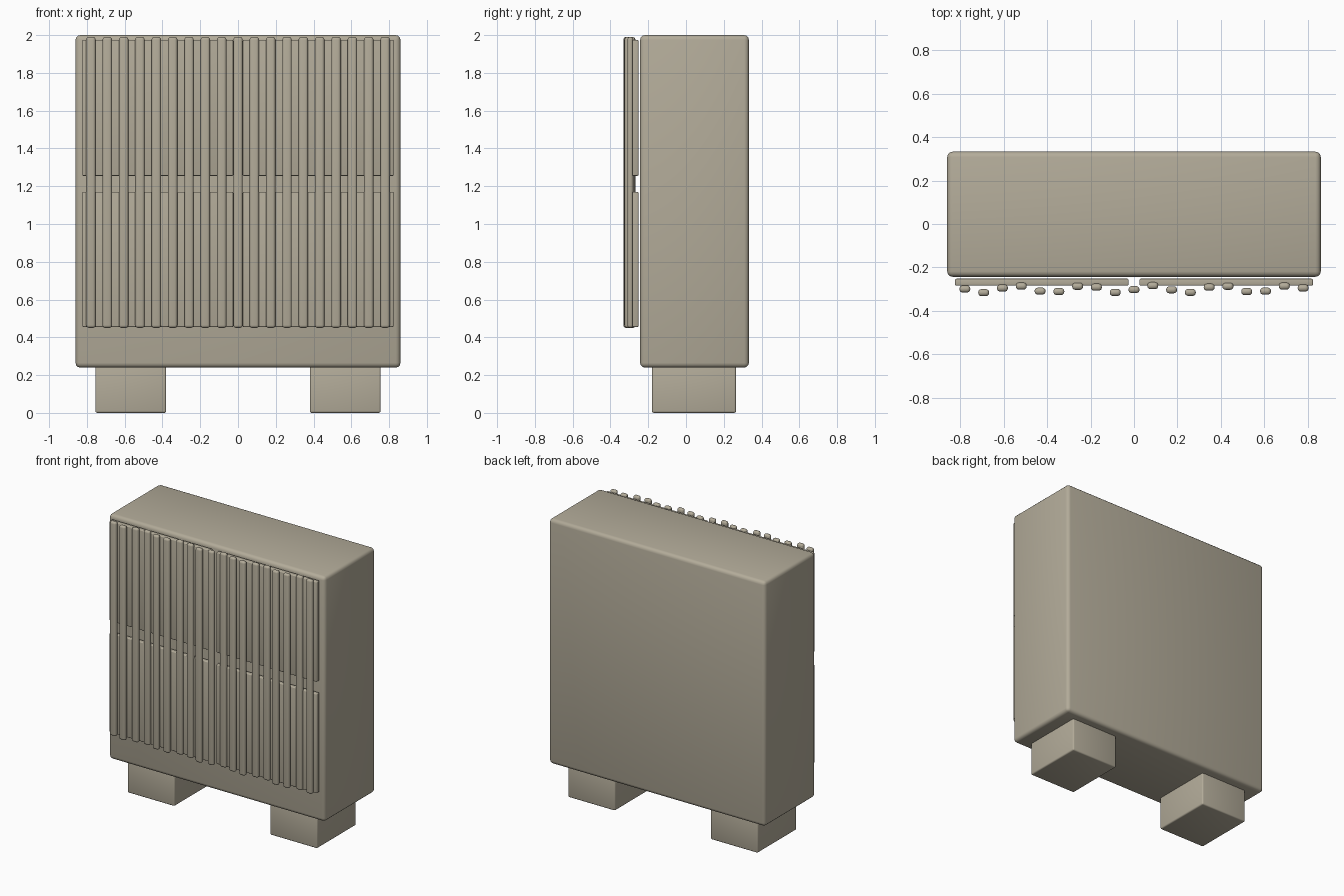
import bpy
import math

cube = bpy.data.objects.get("Cube")
if cube:
    bpy.data.objects.remove(cube, do_unlink=True)

# Single painted finish
paint = bpy.data.materials.new("warm_beige")
paint.use_nodes = True
COLOR = (0.45, 0.41, 0.32, 1.0)
paint.diffuse_color = COLOR
bsdf = paint.node_tree.nodes["Principled BSDF"]
bsdf.inputs["Base Color"].default_value = COLOR
bsdf.inputs["Roughness"].default_value = 0.7


def box(name, x, y, z, bevel, segments=3):
    """Rounded box from (min, max) ranges on each axis."""
    bpy.ops.mesh.primitive_cube_add(
        size=1, location=[(a + b) / 2 for a, b in (x, y, z)])
    obj = bpy.context.object
    obj.name = name
    obj.scale = [b - a for a, b in (x, y, z)]
    bpy.ops.object.transform_apply(location=False, rotation=False, scale=True)
    obj.data.materials.append(paint)
    mod = obj.modifiers.new("Rounded edges", 'BEVEL')
    mod.width = bevel
    mod.segments = segments
    bpy.ops.object.modifier_apply(modifier=mod.name)
    bpy.ops.object.shade_smooth_by_angle(angle=math.radians(35))
    return obj


# Cabinet body
box("cabinet_body", (-0.86, 0.86), (-0.243, 0.333), (0.24, 2.0), 0.025)

# Block feet and the door panels, mirrored left and right
for side, s in (("left", 1), ("right", -1)):
    def span(a, b):
        return tuple(sorted((s * a, s * b)))
    box(f"{side}_foot", span(0.38, 0.755), (-0.18, 0.265), (0.0, 0.25), 0.01)
    for level, z in (("lower", (0.455, 1.17)), ("upper", (1.255, 1.975))):
        box(f"{side}_{level}_door", span(0.025, 0.824), (-0.284, -0.252), z, 0.006)

# Vertical slats standing at varied depths in front of the doors
DEPTHS = (-0.299, -0.316, -0.295, -0.286, -0.309, -0.311, -0.287, -0.291,
          -0.315, -0.302, -0.284, -0.303, -0.315, -0.291, -0.287, -0.311,
          -0.309, -0.286, -0.295)
for i, y in enumerate(DEPTHS):
    x = (i - 9) * 0.0865
    box(f"slat_{i + 1:02d}", (x - 0.025, x + 0.025), (y - 0.016, y + 0.016),
        (0.45, 1.99), 0.0145, 4)
